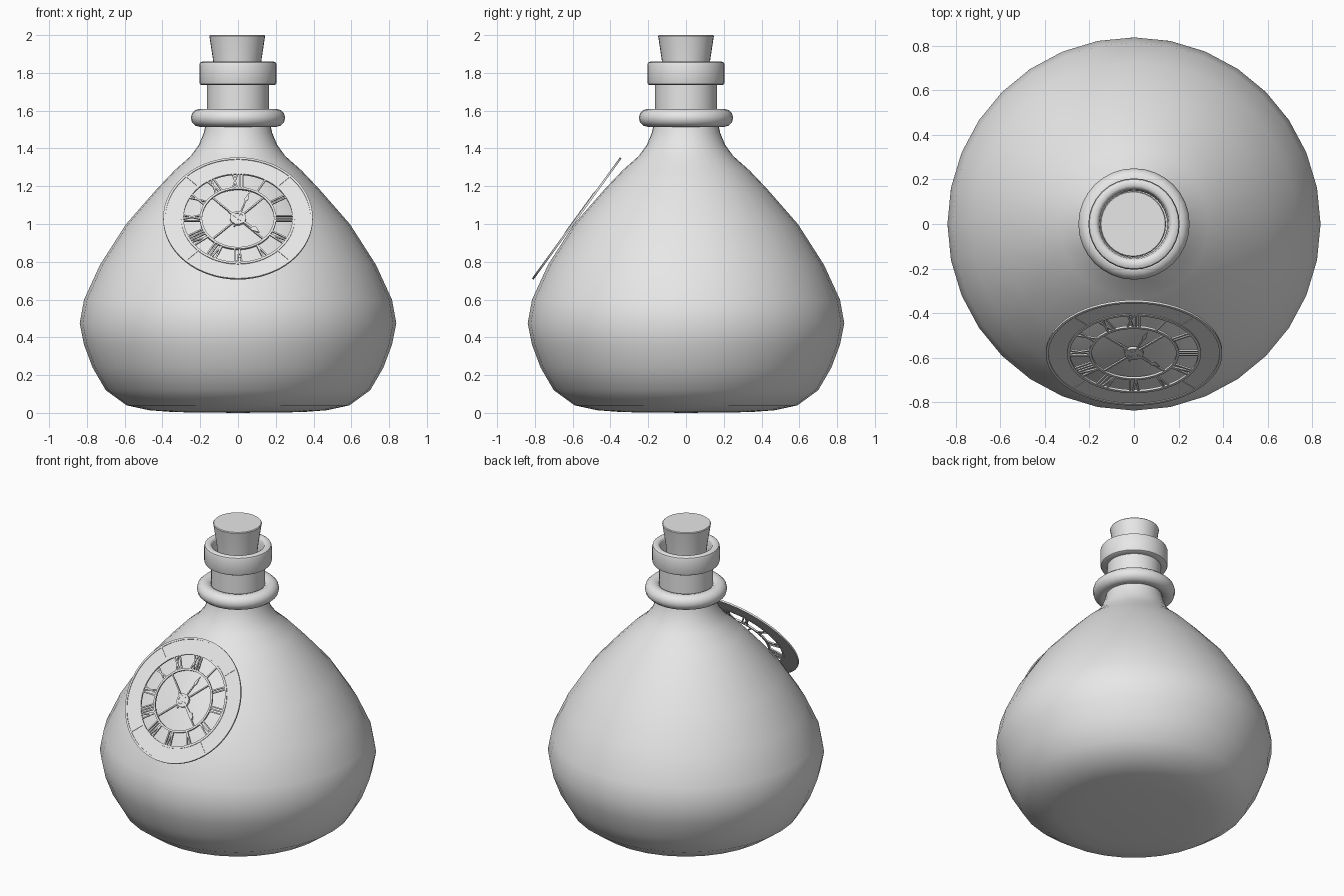
import bpy, bmesh
from math import sin, cos, pi, radians, atan2, hypot
from mathutils import Matrix, Vector

cube = bpy.data.objects.get("Cube")
if cube:
    bpy.data.objects.remove(cube, do_unlink=True)

grey = bpy.data.materials.new("plain grey")
grey.use_nodes = True
grey.diffuse_color = (0.8, 0.8, 0.8, 1)
grey.node_tree.nodes["Principled BSDF"].inputs["Base Color"].default_value = (0.8, 0.8, 0.8, 1)

# Dial plane: leaning back against the front shoulder of the bottle
DIAL = Matrix.Translation((0, -0.578, 1.029)) @ Matrix.Rotation(radians(54), 4, 'X')


def finish(name, bm, matrix=None, angle=38):
    bmesh.ops.recalc_face_normals(bm, faces=bm.faces)
    mesh = bpy.data.meshes.new(name)
    bm.to_mesh(mesh)
    bm.free()
    mesh.materials.append(grey)
    mesh.polygons.foreach_set("use_smooth", [True] * len(mesh.polygons))
    mesh.set_sharp_from_angle(angle=radians(angle))
    obj = bpy.data.objects.new(name, mesh)
    bpy.context.collection.objects.link(obj)
    if matrix:
        obj.matrix_world = matrix
    return obj


def lathe(name, profile, segments=32, closed=False, matrix=None):
    """Spin a (radius, height) profile around z."""
    bm = bmesh.new()
    rings = [[bm.verts.new((r * cos(2 * pi * i / segments), r * sin(2 * pi * i / segments), z))
              for i in range(segments)] for r, z in profile]
    pairs = list(zip(rings, rings[1:]))
    if closed:
        pairs.append((rings[-1], rings[0]))
    for a, b in pairs:
        for i in range(segments):
            j = (i + 1) % segments
            bm.faces.new((a[i], a[j], b[j], b[i]))
    bmesh.ops.remove_doubles(bm, verts=bm.verts, dist=1e-5)
    return finish(name, bm, matrix)


def flat_ring(name, inner, outer, low, high):
    return lathe(name, [(inner, low), (outer, low), (outer, high), (inner, high)],
                 64, True, DIAL)


def bar(bm, start, end, width, low=-0.003, high=0.005):
    """Thin box between two points of the dial plane."""
    a, b = Vector(start), Vector(end)
    d = b - a
    mid = (a + b) / 2
    m = (Matrix.Translation((mid.x, mid.y, (low + high) / 2))
         @ Matrix.Rotation(atan2(d.y, d.x), 4, 'Z')
         @ Matrix.Diagonal((hypot(d.x, d.y), width, high - low, 1)))
    bmesh.ops.create_cube(bm, size=1, matrix=m)


def polar(radius, degrees):
    return (radius * cos(radians(degrees)), radius * sin(radians(degrees)))


# Bottle body, rounded foot up to the neck
lathe("bottle_body", [
    (0, 0), (0.34, 0.004), (0.47, 0.014), (0.59, 0.04), (0.70, 0.12), (0.77, 0.24),
    (0.815, 0.36), (0.838, 0.475), (0.815, 0.60), (0.73, 0.785), (0.592, 1.0),
    (0.43, 1.185), (0.335, 1.285), (0.25, 1.36), (0.207, 1.42), (0.182, 1.48),
    (0.17, 1.53), (0.165, 1.56), (0, 1.56)])

# Rounded collar around the neck
lathe("neck_collar", [(0.2 + 0.05 * cos(2 * pi * k / 12), 1.562 + 0.048 * sin(2 * pi * k / 12))
                      for k in range(12)], closed=True)

lathe("neck", [(0.163, 1.55), (0.163, 1.75), (0.14, 1.75), (0.14, 1.55)], closed=True)

# Lip with softened edges and an open mouth
lathe("lip", [(0.15, 1.735), (0.192, 1.735), (0.201, 1.74), (0.205, 1.75), (0.205, 1.842),
              (0.201, 1.854), (0.19, 1.86), (0.172, 1.86), (0.162, 1.854), (0.157, 1.842),
              (0.15, 1.78)], closed=True)
lathe("mouth_floor", [(0, 1.74), (0.16, 1.74), (0.16, 1.76), (0, 1.76)])

# Tapered cork
lathe("cork", [(0, 1.70), (0.11, 1.70), (0.127, 1.86), (0.146, 1.985), (0.148, 1.995),
               (0.144, 2.0), (0, 2.0)]).location.x = -0.004

# Dial frame: wide outer band, raised rims and the inner hoop
flat_ring("dial_band", 0.295, 0.392, -0.004, 0.002)
flat_ring("dial_outer_rim", 0.384, 0.396, -0.005, 0.006)
flat_ring("dial_middle_rim", 0.288, 0.301, -0.005, 0.006)
flat_ring("dial_inner_rim", 0.190, 0.202, -0.005, 0.006)
flat_ring("dial_hub_rim", 0.030, 0.042, -0.005, 0.009)
lathe("dial_hub", [(0, -0.004), (0.034, -0.004), (0.034, 0.005), (0, 0.009)], 24, matrix=DIAL)

# Spokes and band dividers on the diagonals
bm = bmesh.new()
for angle in (45, 135, 225, 315):
    bar(bm, polar(0.035, angle), polar(0.195, angle), 0.008)
    bar(bm, polar(0.295, angle), polar(0.39, angle), 0.007)
finish("dial_spokes", bm, DIAL)

# Hour marks: upright, wedge and crossed strokes set radially
STROKES = {"I": [(0, 0)], "V": [(-1, 0), (1, 0)], "X": [(-1, 1), (1, -1)]}
MARKS = ["XII", "I", "II", "III", "IV", "V", "VI", "VII", "VIII", "IX", "X", "XI"]
bm = bmesh.new()
for hour, mark in enumerate(MARKS):
    turn = Matrix.Rotation(radians(-30 * hour), 2)
    sizes = [0.016 if s == "I" else 0.034 for s in mark]
    cursor = -sum(sizes) / 2
    for sign, size in zip(mark, sizes):
        centre = cursor + size / 2
        cursor += size
        for top, bottom in STROKES[sign]:
            ends = [Vector((centre + top * 0.013, 0.292)), Vector((centre + bottom * 0.013, 0.196))]
            bar(bm, turn @ ends[0], turn @ ends[1], 0.008)
finish("hour_marks", bm, DIAL)

# Clock hands with pointed tips
bm = bmesh.new()
for angle, length, width in ((70, 0.18, 0.010), (-40, 0.15, 0.016)):
    bar(bm, polar(-0.06, angle), polar(length * 0.7, angle), width * 0.7, 0.003, 0.009)
    tip = [polar(length * 0.6, angle), polar(length, angle)]
    side = Vector(polar(width, angle + 90))
    mid = Vector(polar(length * 0.72, angle))
    outline = [tip[0], mid - side, tip[1], mid + side]
    face = bm.faces.new([bm.verts.new((p[0], p[1], 0.004)) for p in outline])
    out = bmesh.ops.extrude_face_region(bm, geom=[face])
    bmesh.ops.translate(bm, vec=(0, 0, 0.005),
                        verts=[g for g in out["geom"] if isinstance(g, bmesh.types.BMVert)])
finish("clock_hands", bm, DIAL)
